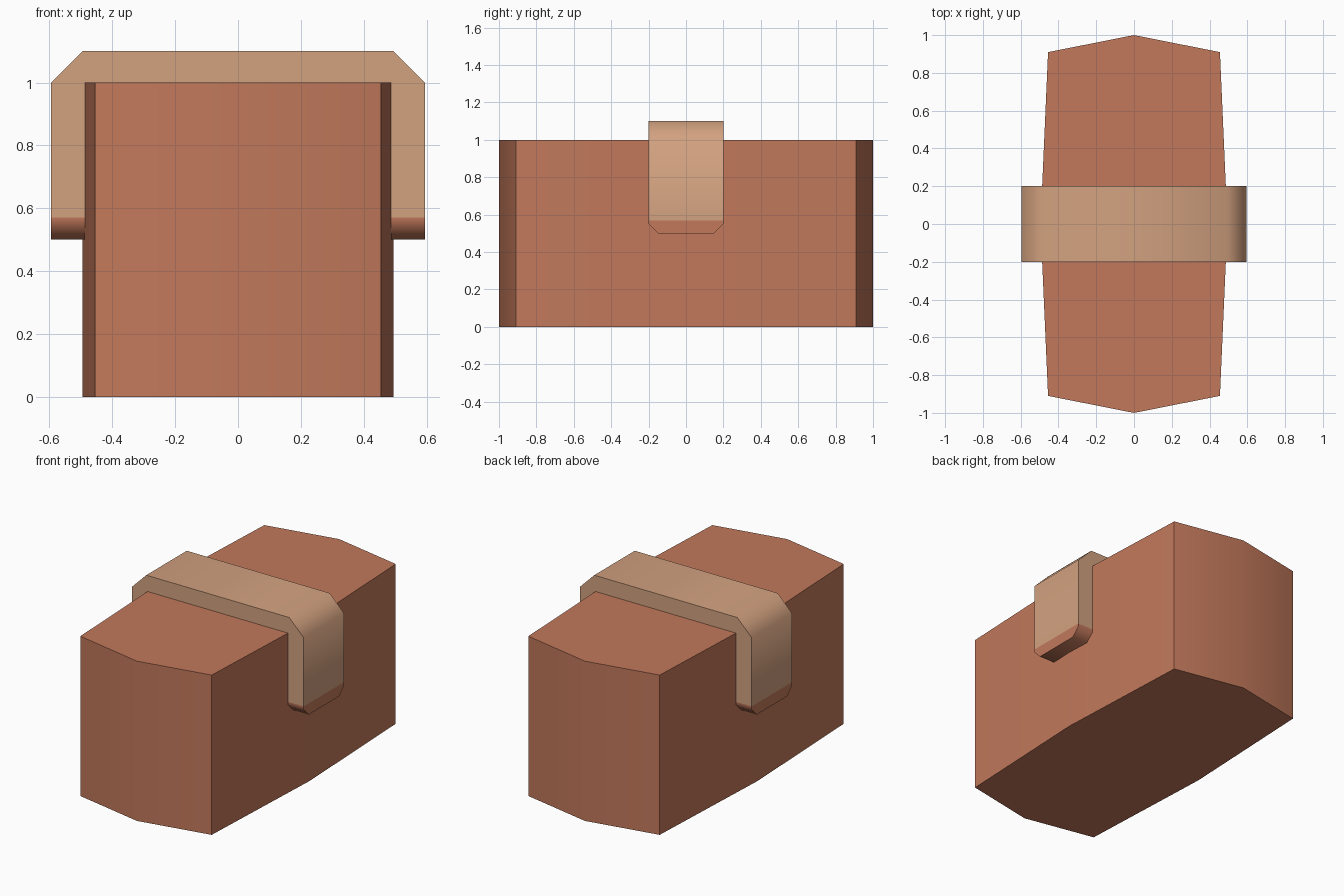
import bpy, bmesh, math

if "Cube" in bpy.data.objects:
    bpy.data.objects.remove(bpy.data.objects["Cube"])


def material(name, color):
    m = bpy.data.materials.new(name)
    m.diffuse_color = (*color, 1)
    m.use_nodes = True
    m.node_tree.nodes["Principled BSDF"].inputs["Base Color"].default_value = m.diffuse_color
    return m


clay = material("clay brown", (0.54, 0.19, 0.105))
tan = material("light tan", (0.65, 0.36, 0.215))


def finish(name, bm, mats, angle):
    bmesh.ops.recalc_face_normals(bm, faces=bm.faces)
    me = bpy.data.meshes.new(name)
    bm.to_mesh(me)
    bm.free()
    ob = bpy.data.objects.new(name, me)
    bpy.context.collection.objects.link(ob)
    for m in mats:
        me.materials.append(m)
    bpy.ops.object.select_all(action='DESELECT')
    ob.select_set(True)
    bpy.context.view_layer.objects.active = ob
    bpy.ops.object.shade_smooth_by_angle(angle=math.radians(angle))
    return ob


# Main block: eight-sided outline with slightly bowed sides, extruded upward
outline = [(0, -1), (0.455, -0.91), (0.495, 0), (0.455, 0.91),
           (0, 1), (-0.455, 0.91), (-0.495, 0), (-0.455, -0.91)]
bm = bmesh.new()
base = bm.faces.new([bm.verts.new((x, y, 0)) for x, y in outline])
top = bmesh.ops.extrude_face_region(bm, geom=[base], use_keep_orig=True)
for v in [g for g in top["geom"] if isinstance(g, bmesh.types.BMVert)]:
    v.co.z = 1
finish("block", bm, [clay], 30)

# Strap: rows of (outer x, outer z, inner x, inner z, half width), then mirrored
half = [(0.595, 0.50, 0.486, 0.50, 0.15),
        (0.595, 0.55, 0.486, 0.55, 0.20),
        (0.595, 0.57, 0.486, 0.57, 0.20),
        (0.595, 1.00, 0.486, 0.99, 0.20),
        (0.495, 1.10, 0.476, 0.99, 0.20)]
rows = half + [(-a, b, -c, d, w) for a, b, c, d, w in reversed(half)]
bm = bmesh.new()
rings = [[bm.verts.new(p) for p in ((a, -w, b), (a, w, b), (c, w, d), (c, -w, d))]
         for a, b, c, d, w in rows]
for r, s in zip(rings, rings[1:]):
    for i in range(4):
        j = (i + 1) % 4
        bm.faces.new((r[i], r[j], s[j], s[i]))
bm.faces.new(rings[0])
bm.faces.new(rings[-1])
# Strap tips take the block's colour
for f in bm.faces:
    f.material_index = 1 if f.calc_center_median().z < 0.57 else 0
finish("strap", bm, [tan, clay], 50)
